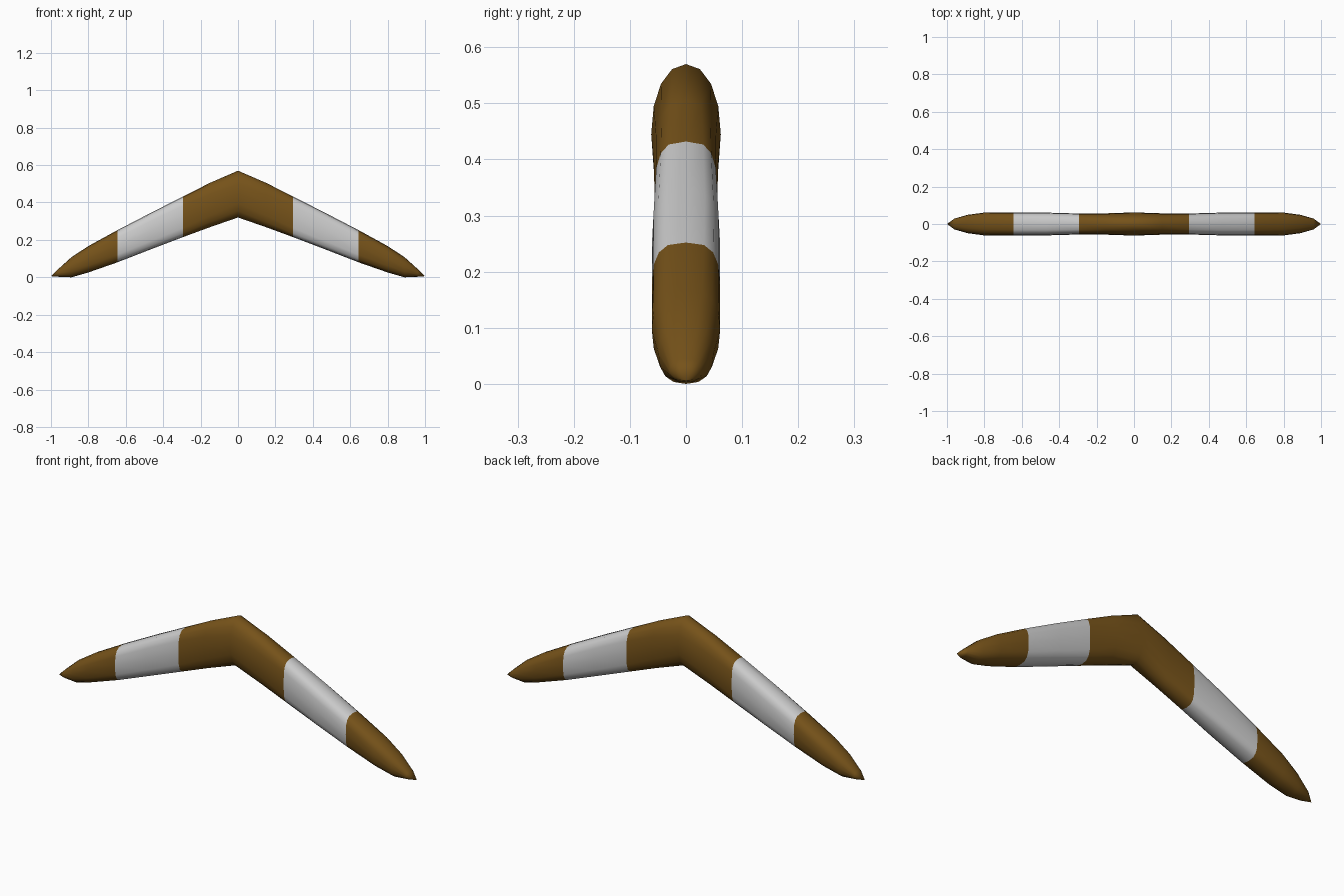
import bpy, bmesh, math

if "Cube" in bpy.data.objects:
    bpy.data.objects.remove(bpy.data.objects["Cube"])

# Arm stations: x, top z, bottom z, half thickness, squareness of the section
STATIONS = [
    (0.00, 0.570, 0.320, 0.062, 2.1),
    (0.15, 0.505, 0.268, 0.057, 2.6),
    (0.294, 0.432, 0.215, 0.056, 3.2),
    (0.47, 0.343, 0.148, 0.061, 3.2),
    (0.645, 0.252, 0.080, 0.061, 3.0),
    (0.80, 0.167, 0.026, 0.061, 2.6),
    (0.89, 0.108, 0.000, 0.049, 2.4),
    (0.96, 0.045, 0.003, 0.029, 2.2),
]
TIP = (1.0, 0.0, 0.006)
BAND = (0.294, 0.645)
SIDES = 16


def material(name, rgb):
    m = bpy.data.materials.new(name)
    m.diffuse_color = (*rgb, 1)
    m.use_nodes = True
    m.node_tree.nodes["Principled BSDF"].inputs["Base Color"].default_value = m.diffuse_color
    return m


def ring(bm, x, top, bottom, half, n):
    """Vertical superellipse section at x."""
    mid, h = (top + bottom) / 2, (top - bottom) / 2
    verts = []
    for i in range(SIDES):
        a = 2 * math.pi * i / SIDES
        c, s = math.cos(a), math.sin(a)
        y = math.copysign(abs(c) ** (2 / n), c) * half
        z = math.copysign(abs(s) ** (2 / n), s) * h
        verts.append(bm.verts.new((x, y, mid + z)))
    return verts


# Bent body lofted from tip to tip
bm = bmesh.new()
mirrored = [(-s[0], *s[1:]) for s in reversed(STATIONS[1:])]
rings = [ring(bm, *s) for s in mirrored + STATIONS]
for a, b in zip(rings, rings[1:]):
    for i in range(SIDES):
        j = (i + 1) % SIDES
        bm.faces.new((a[i], a[j], b[j], b[i]))

# Pointed tips
for side, end in ((-1, rings[0]), (1, rings[-1])):
    point = bm.verts.new((side * TIP[0], TIP[1], TIP[2]))
    for i in range(SIDES):
        bm.faces.new((end[i], end[(i + 1) % SIDES], point))
bmesh.ops.recalc_face_normals(bm, faces=bm.faces)

# Pale painted band on each arm
for f in bm.faces:
    if BAND[0] < abs(f.calc_center_median().x) < BAND[1]:
        f.material_index = 1

mesh = bpy.data.meshes.new("boomerang")
bm.to_mesh(mesh)
bm.free()
mesh.materials.append(material("brown_wood", (0.18, 0.085, 0.01)))
mesh.materials.append(material("pale_band", (0.8, 0.8, 0.8)))
body = bpy.data.objects.new("boomerang", mesh)
bpy.context.collection.objects.link(body)
bpy.context.view_layer.objects.active = body
body.select_set(True)
bpy.ops.object.shade_smooth_by_angle(angle=math.radians(50))
